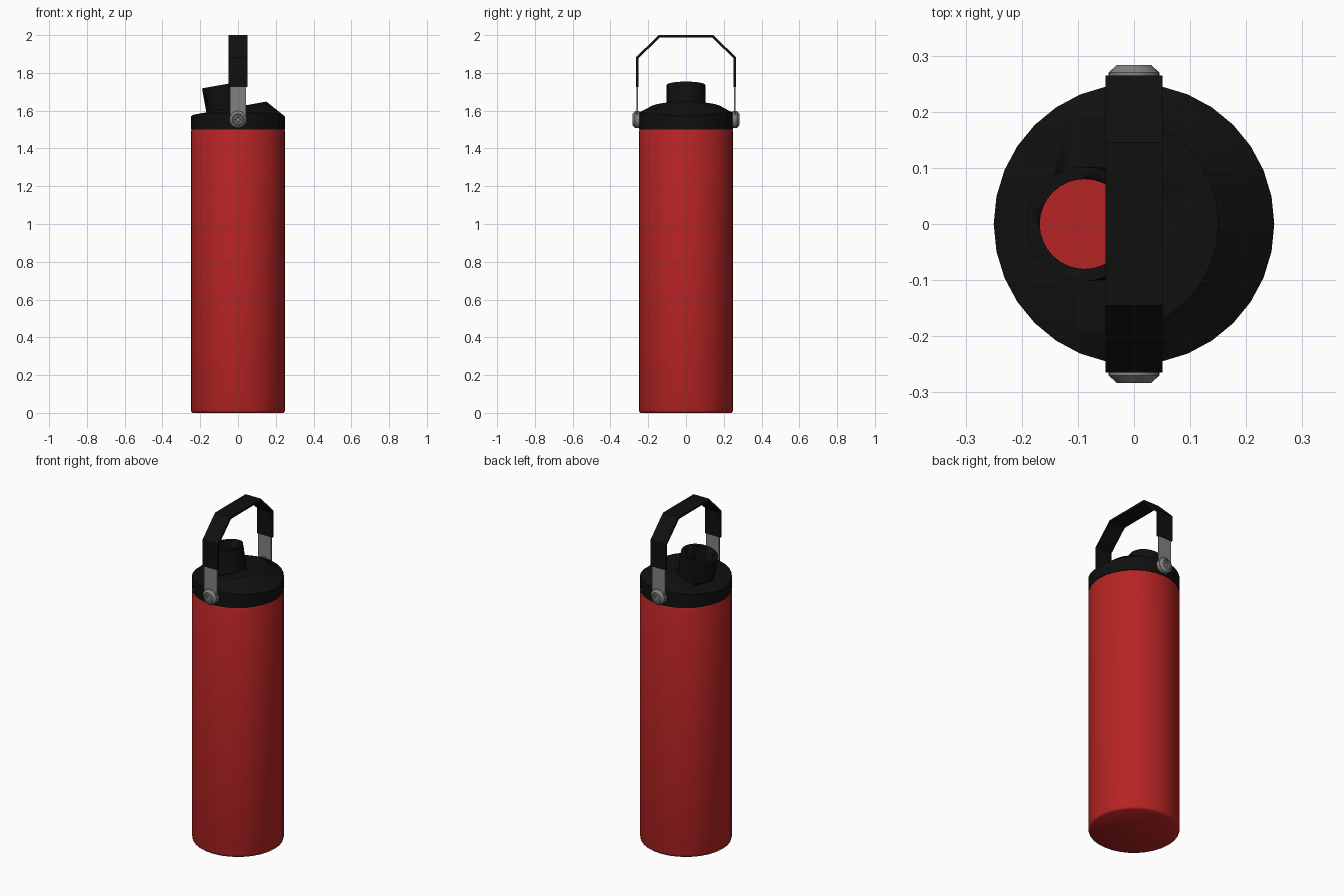
import bpy, bmesh, math
from mathutils import Matrix, Vector

if "Cube" in bpy.data.objects:
    bpy.data.objects.remove(bpy.data.objects["Cube"])

SEG = 32
SLOPE = 0.18          # tilt of the lid top and spout


def material(name, rgb):
    m = bpy.data.materials.new(name)
    m.diffuse_color = (*rgb, 1)
    m.use_nodes = True
    m.node_tree.nodes["Principled BSDF"].inputs["Base Color"].default_value = m.diffuse_color
    return m


RED = material("red paint", (0.47, 0.017, 0.017))
BLACK = material("black plastic", (0.005, 0.005, 0.005))
STEEL = material("brushed steel", (0.22, 0.22, 0.22))


def finish(name, bm, mat, smooth=30):
    bmesh.ops.recalc_face_normals(bm, faces=bm.faces)
    me = bpy.data.meshes.new(name)
    bm.to_mesh(me)
    bm.free()
    ob = bpy.data.objects.new(name, me)
    bpy.context.collection.objects.link(ob)
    me.materials.append(mat)
    bpy.ops.object.select_all(action='DESELECT')
    ob.select_set(True)
    bpy.context.view_layer.objects.active = ob
    if smooth:
        bpy.ops.object.shade_smooth_by_angle(angle=math.radians(smooth))
    return ob


def loft(name, rings, mat, matrix=Matrix(), smooth=30):
    """Closed solid through a list of rings; each ring maps an angle to a point."""
    bm = bmesh.new()
    loops = [[bm.verts.new(matrix @ Vector(r(2 * math.pi * i / SEG))) for i in range(SEG)]
             for r in rings]
    for a, b in zip(loops, loops[1:]):
        for i in range(SEG):
            j = (i + 1) % SEG
            bm.faces.new((a[i], a[j], b[j], b[i]))
    bm.faces.new(loops[0])
    bm.faces.new(loops[-1])
    return finish(name, bm, mat, smooth)


def circle(r, z):
    return lambda t: (r * math.cos(t), r * math.sin(t), z)


def prism(name, outline, axis, lo, hi, mat, smooth=0):
    """Extrude a 2D outline along x (outline is y,z) or along y (outline is x,z)."""
    bm = bmesh.new()
    put = (lambda p, d: (d, *p)) if axis == 'x' else (lambda p, d: (p[0], d, p[1]))
    a = [bm.verts.new(put(p, lo)) for p in outline]
    b = [bm.verts.new(put(p, hi)) for p in outline]
    bm.faces.new(a)
    bm.faces.new(b)
    for i in range(len(a)):
        j = (i + 1) % len(a)
        bm.faces.new((a[i], a[j], b[j], b[i]))
    return finish(name, bm, mat, smooth)


# Bottle body with softened edges
loft("bottle_body", [circle(0.24, 0), circle(0.247, 0.005), circle(0.25, 0.016),
                     circle(0.25, 1.49), circle(0.246, 1.5)], RED, smooth=50)


# Lid: round wall, sloping shoulder, tilted off-centre top
def lid_wall(t):
    return (0.25 * math.cos(t), 0.25 * math.sin(t), 1.568 + 0.022 * abs(math.sin(t)))


def lid_top(t):
    x, y = -0.045 + 0.195 * math.cos(t), 0.195 * math.sin(t)
    return (x, y, 1.621 + SLOPE * x)


lid = loft("lid", [circle(0.25, 1.5), lid_wall, lid_top], BLACK, smooth=20)

# Spout leaning to the left
tilt = Matrix.Translation((-0.09, 0, 1.736)) @ Matrix.Rotation(-math.atan(SLOPE), 4, 'Y')
spout = loft("spout", [circle(0.102, -0.17), circle(0.102, 0)], BLACK, tilt)

# Drinking bore through spout and lid
bore = loft("bore_cutter", [circle(0.08, 1.4), circle(0.08, 1.9)], BLACK,
            Matrix.Translation((-0.088, 0, 0)))
bore.hide_render = True
for ob in (lid, spout):
    mod = ob.modifiers.new("bore", 'BOOLEAN')
    mod.operation = 'DIFFERENCE'
    mod.solver = 'EXACT'
    mod.object = bore
    bpy.context.view_layer.objects.active = ob
    bpy.ops.object.modifier_apply(modifier=mod.name)
bpy.data.objects.remove(bore)

# Carry handle strap
outer = [(0.265, 1.725), (0.265, 1.882), (0.145, 2.0)]
inner = [(0.252, 1.725), (0.252, 1.877), (0.139, 1.987)]
half = outer + [(-y, z) for y, z in reversed(outer)]
half += [(-y, z) for y, z in inner] + list(reversed(inner))
prism("handle_strap", half, 'x', -0.051, 0.051, BLACK)

# Steel arms with rounded ends, and pivot buttons with a recessed socket
arc = [(0.043 * math.cos(a), 1.553 + 0.043 * math.sin(a))
       for a in (math.pi + math.pi * i / 12 for i in range(13))]
arm = arc + [(0.043, 1.74), (-0.043, 1.74)]
button = [circle(0.045, 0.245), circle(0.045, 0.27), circle(0.031, 0.283),
          circle(0.026, 0.283), circle(0.024, 0.279), circle(0.015, 0.279),
          circle(0.012, 0.272)]
for side, s in (("front", -1), ("back", 1)):
    prism(side + "_steel_arm", arm, 'y', s * 0.253, s * 0.261, STEEL, 30)
    turn = Matrix.Translation((0, 0, 1.553)) @ Matrix.Rotation(-s * math.pi / 2, 4, 'X')
    loft(side + "_pivot_button", button, STEEL, turn)
